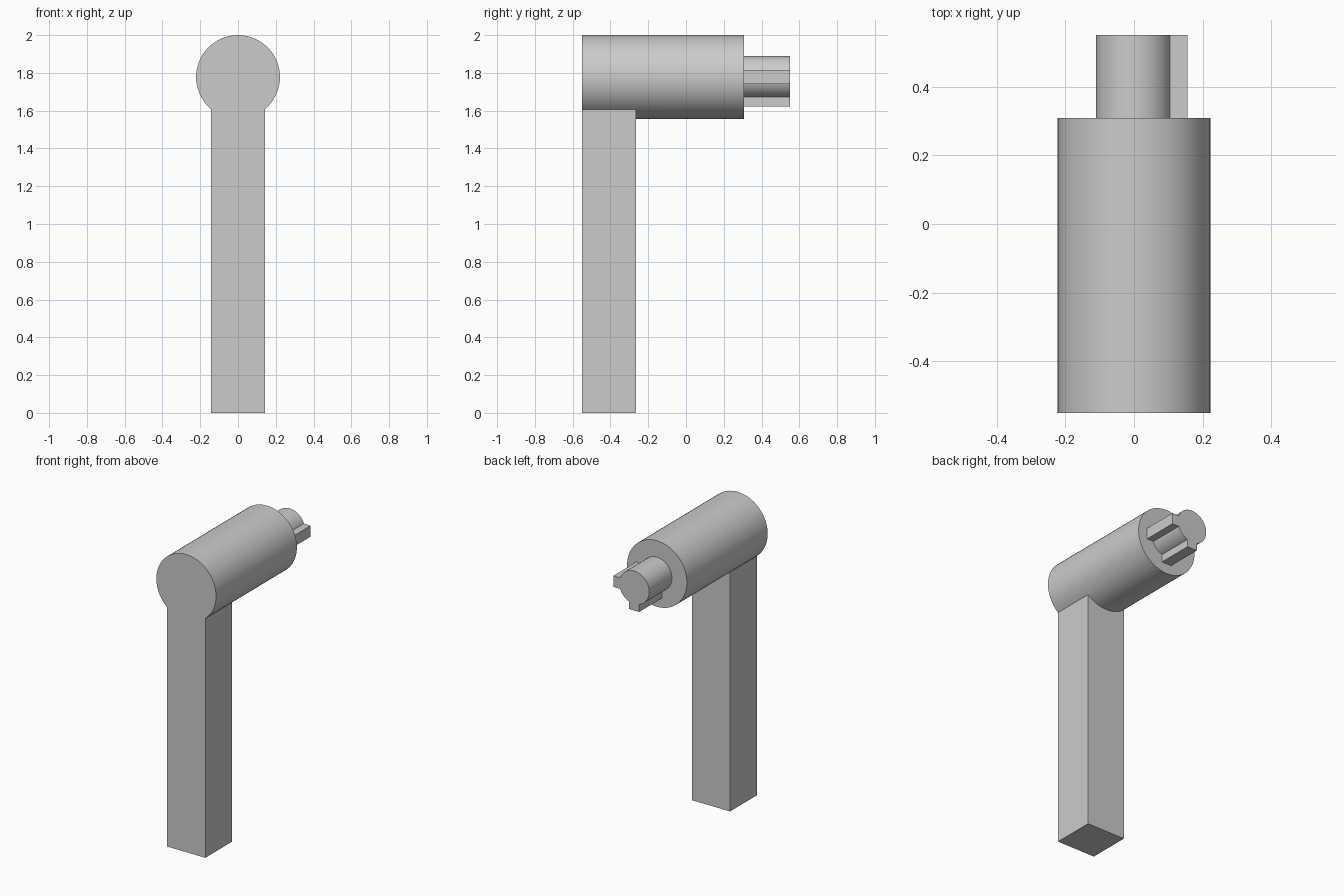
import bpy
import math
from mathutils import Matrix

default = bpy.data.objects.get("Cube")
if default:
    bpy.data.objects.remove(default, do_unlink=True)

AXIS_Z = 1.778
FRONT, SHOULDER, BACK = -0.55, 0.308, 0.55

grey = bpy.data.materials.new("plain_grey")
grey.use_nodes = True
grey.diffuse_color = (0.6, 0.6, 0.6, 1)
grey.node_tree.nodes["Principled BSDF"].inputs["Base Color"].default_value = (0.6, 0.6, 0.6, 1)


def box(name, low, high):
    bpy.ops.mesh.primitive_cube_add(size=1)
    obj = bpy.context.object
    size = [b - a for a, b in zip(low, high)]
    centre = [(a + b) / 2 for a, b in zip(low, high)]
    obj.data.transform(Matrix.Translation(centre) @ Matrix.Diagonal((*size, 1)))
    obj.name = name
    obj.data.materials.append(grey)
    return obj


def rod(name, radius, y0, y1):
    bpy.ops.mesh.primitive_cylinder_add(vertices=64, radius=radius, depth=y1 - y0)
    obj = bpy.context.object
    place = Matrix.Translation((0, (y0 + y1) / 2, AXIS_Z))
    obj.data.transform(place @ Matrix.Rotation(math.pi / 2, 4, "X"))
    obj.name = name
    obj.data.materials.append(grey)
    return obj


def fuse(body, parts):
    # Merge the parts into one clean solid
    bpy.ops.object.select_all(action="DESELECT")
    body.select_set(True)
    bpy.context.view_layer.objects.active = body
    for part in parts:
        mod = body.modifiers.new("union", "BOOLEAN")
        mod.operation = "UNION"
        mod.solver = "EXACT"
        mod.object = part
        bpy.ops.object.modifier_apply(modifier=mod.name)
        bpy.data.objects.remove(part, do_unlink=True)
    bpy.ops.object.shade_smooth_by_angle(angle=math.radians(30))


# Round barrel with the square grip hanging below its front end
barrel = rod("barrel_and_grip", 0.222, FRONT, SHOULDER)
grip = box("grip", (-0.142, FRONT, 0), (0.142, -0.265, AXIS_Z))
fuse(barrel, [grip])

# Thin shaft with two square keys, one to the left and one below
shaft = rod("keyed_shaft", 0.111, SHOULDER, BACK)
HALF = 0.037
side_key = box("side_key", (0, SHOULDER, AXIS_Z - HALF), (0.155, BACK, AXIS_Z + HALF))
lower_key = box("lower_key", (-HALF, SHOULDER, AXIS_Z - 0.155), (HALF, BACK, AXIS_Z))
fuse(shaft, [side_key, lower_key])
